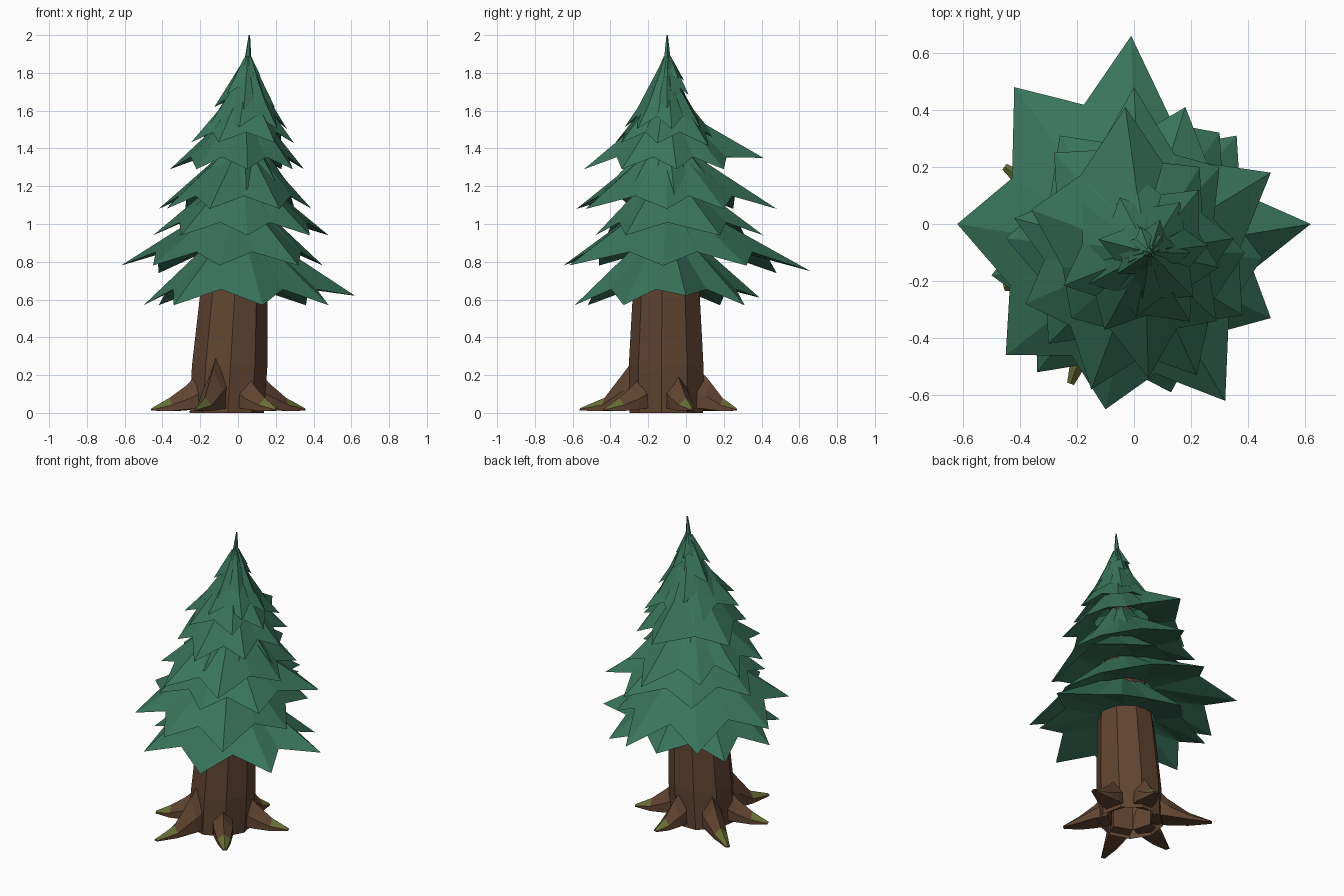
import bpy, bmesh, math, random
from mathutils import Vector

if "Cube" in bpy.data.objects:
    bpy.data.objects.remove(bpy.data.objects["Cube"])

random.seed(4)


def material(name, color):
    m = bpy.data.materials.new(name)
    m.diffuse_color = (*color, 1)
    m.use_nodes = True
    m.node_tree.nodes["Principled BSDF"].inputs["Base Color"].default_value = m.diffuse_color
    return m


BARK = material("bark", (0.12, 0.058, 0.03))
MOSS = material("moss", (0.14, 0.16, 0.035))
NEEDLES = material("needles", (0.04, 0.175, 0.105))


def axis(z):
    """Centre of the slightly leaning tree at height z."""
    return Vector((-0.06 + 0.06 * z, -0.1, z))


def finish(name, bm, *mats):
    bmesh.ops.recalc_face_normals(bm, faces=bm.faces)
    mesh = bpy.data.meshes.new(name)
    bm.to_mesh(mesh)
    bm.free()
    for m in mats:
        mesh.materials.append(m)
    obj = bpy.data.objects.new(name, mesh)
    bpy.context.collection.objects.link(obj)
    return obj


def loft(bm, rings, caps=True):
    """Skin a list of equally sized point rings."""
    vs = [[bm.verts.new(p) for p in ring] for ring in rings]
    n = len(vs[0])
    bands = []
    for a, b in zip(vs, vs[1:]):
        bands.append([bm.faces.new((a[i], a[(i + 1) % n], b[(i + 1) % n], b[i]))
                      for i in range(n)])
    if caps:
        bm.faces.new(vs[0][::-1])
        bm.faces.new(vs[-1])
    return bands


def circle(z, r, n, turn=0.2):
    return [axis(z) + Vector((r * math.cos(turn + math.tau * i / n),
                              r * math.sin(turn + math.tau * i / n), 0)) for i in range(n)]


# Trunk, open underneath
bm = bmesh.new()
loft(bm, [circle(z, r, 9, 0.55) for z, r in
          ((0, 0.2), (0.25, 0.203), (0.66, 0.18), (1.1, 0.12), (1.7, 0.03))], caps=False)
finish("trunk", bm, BARK)

# Roots: tapering ridged sweeps with mossy upper tips
for k, (deg, reach, top) in enumerate(((18, 0.43, 0.22), (75, 0.38, 0.24), (143, 0.5, 0.24),
                                       (197, 0.42, 0.2), (250, 0.49, 0.32), (308, 0.42, 0.2))):
    a = math.radians(deg)
    out, side = Vector((math.cos(a), math.sin(a), 0)), Vector((-math.sin(a), math.cos(a), 0))
    rings = []
    for r, z, w, bottom in ((0.13, top + 0.04, 0.07, 0.03), (0.23, top * 0.72, 0.065, 0.02),
                            (0.24 + (reach - 0.24) * 0.45, 0.08, 0.045, 0.01),
                            (reach, 0.025, 0.014, 0.012)):
        c = Vector((-0.055, -0.1, 0)) + out * r
        mid = bottom + (z - bottom) * 0.45
        rings.append([c + side * s * w + Vector((0, 0, h)) for s, h in
                      ((-0.9, bottom), (-0.9, mid), (0, z), (0.9, mid), (0.9, bottom))])
    bm = bmesh.new()
    bands = loft(bm, rings)
    for f in (bands[2][1], bands[2][2]):
        f.material_index = 1
    finish(f"root_{k + 1}", bm, BARK, MOSS)


# Foliage: star-shaped skirts, ridged on the tips and creased between them
def skirt(name, tips, z, height, hollow):
    c = axis(z)
    pts = [Vector((t[0] - c.x, t[1] - c.y, t[2] - z if len(t) > 2 else 0)) for t in tips]
    pts.sort(key=lambda p: math.atan2(p.y, p.x))
    rim = []
    for i, p in enumerate(pts):
        q = pts[(i + 1) % len(pts)]
        a0, a1 = math.atan2(p.y, p.x), math.atan2(q.y, q.x)
        if a1 <= a0:
            a1 += math.tau
        a = (a0 + a1) / 2
        r = 0.37 * (p.xy.length + q.xy.length)
        rim += [p, Vector((r * math.cos(a), r * math.sin(a), height * 0.2))]
    upper, under = [], []
    for p in rim:
        d = Vector((p.x, p.y, 0)).normalized()
        upper.append(axis(z + height) + d * min(0.06, 0.2 * p.xy.length))
        under.append(c + d * min(hollow, p.xy.length * 0.6) + Vector((0, 0, height * 0.36)))
    bm = bmesh.new()
    loft(bm, [upper, [c + p for p in rim], under], caps=False)
    bmesh.ops.triangulate(bm, faces=[f for f in bm.faces if len(f.verts) == 4])
    finish(name, bm, NEEDLES)


LOWER = (
    (0.57, 0.42, ((-0.5, -0.18), (-0.34, -0.52), (0.13, -0.59), (0.48, -0.33),
                  (0.62, 0, 0.62), (0.36, 0.31), (-0.05, 0.39, 0.61), (-0.42, 0.18))),
    (0.78, 0.36, ((-0.62, 0), (-0.45, -0.46), (-0.1, -0.65), (0.32, -0.62),
                  (0.45, -0.12), (0.3, 0.32), (-0.01, 0.66, 0.75), (-0.42, 0.48, 0.74))),
    (0.94, 0.34, ((0.48, 0.18), (0.18, 0.41), (-0.26, 0.31), (-0.45, -0.05),
                  (-0.3, -0.42), (0.05, -0.48), (0.38, -0.32))),
    (1.08, 0.34, ((-0.28, 0.25), (0, 0.48), (0.3, 0.2), (0.39, -0.1),
                  (0.22, -0.53), (-0.15, -0.58), (-0.38, -0.28), (-0.42, 0.02))),
    (1.29, 0.32, ((-0.03, 0.41, 1.35), (-0.36, 0.05), (-0.22, -0.33), (0.05, -0.54),
                  (0.29, -0.34), (0.35, -0.05), (0.23, 0.2))),
)
for k, (z, h, tips) in enumerate(LOWER):
    skirt(f"main_branches_{k + 1}", tips, z, h, 0.17)

# Smaller skirts filling in toward the crown
for k, (z, r, h) in enumerate(((1.17, 0.32, 0.3), (1.43, 0.28, 0.28), (1.52, 0.22, 0.26),
                               (1.61, 0.155, 0.24), (1.69, 0.115, 0.19), (1.76, 0.085, 0.13))):
    n, turn = 7, random.uniform(0, 1)
    tips = []
    for i in range(n):
        a = turn + math.tau * (i + random.uniform(-0.15, 0.15)) / n
        rr = r * random.uniform(0.82, 1.1)
        c = axis(z)
        tips.append((c.x + rr * math.cos(a), c.y + rr * math.sin(a),
                     z + random.uniform(-0.02, 0.02)))
    skirt(f"crown_branches_{k + 1}", tips, z, h, 0.1)

# Leader spike at the top
bm = bmesh.new()
loft(bm, [circle(z, r, 5) for z, r in ((1.72, 0.06), (1.88, 0.018), (2.0, 0.004))])
finish("top_spike", bm, NEEDLES)
